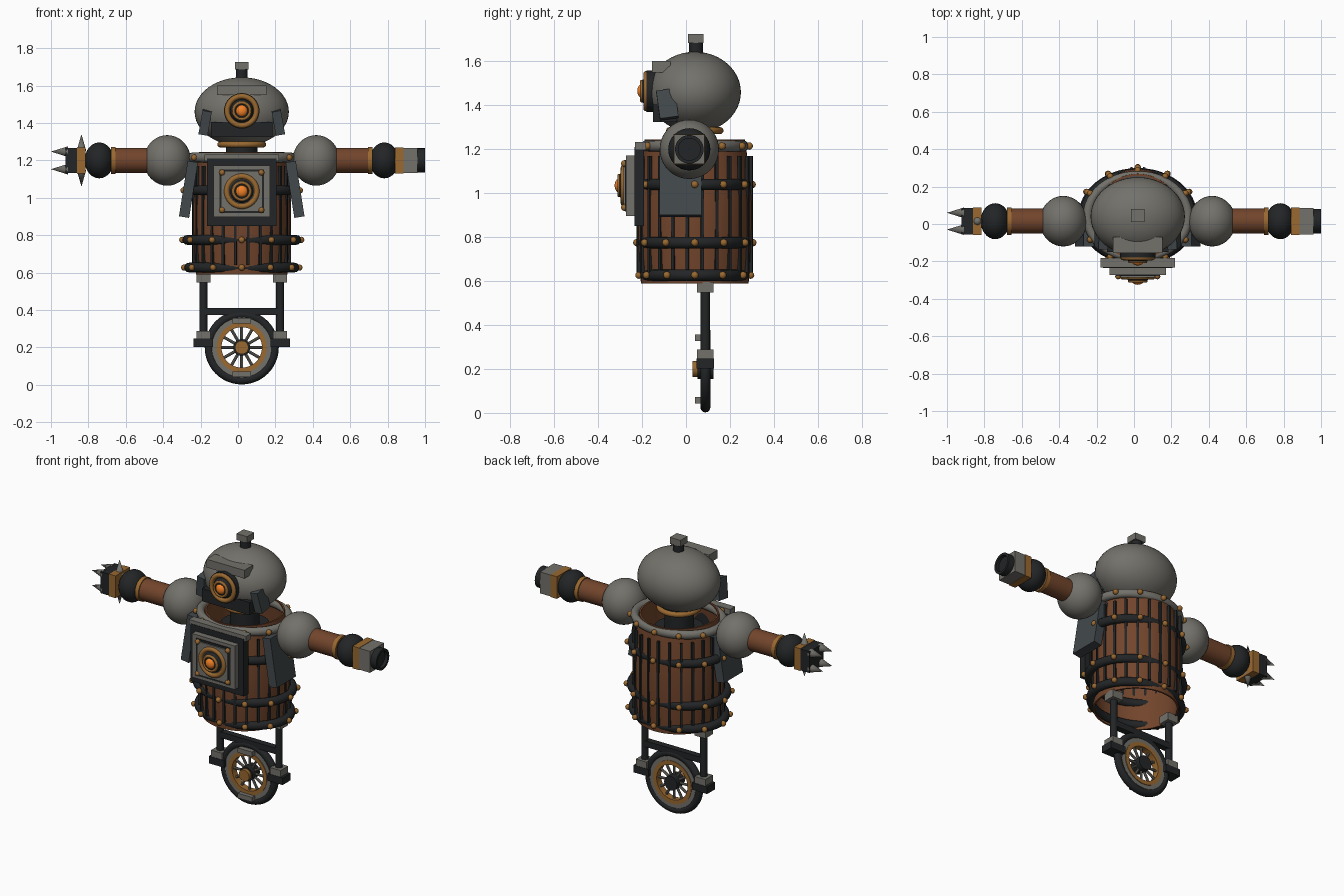
import bpy, bmesh
from math import sin, cos, pi, radians
from mathutils import Matrix, Vector, Euler

if "Cube" in bpy.data.objects:
    bpy.data.objects.remove(bpy.data.objects["Cube"])

CX, CY = 0.02, 0.04            # body axis
COLORS = {"steel": (.17, .165, .145), "wood": (.17, .06, .025), "iron": (.016, .018, .019),
          "brass": (.32, .14, .03), "glow": (.9, .22, .02), "slate": (.055, .065, .07)}
MATS = {}
for key, col in COLORS.items():
    MATS[key] = bpy.data.materials.new(key)
    MATS[key].diffuse_color = (*col, 1)


def place(c, rot=(0, 0, 0), s=(1, 1, 1)):
    r = Euler([radians(a) for a in rot]).to_matrix().to_4x4()
    return Matrix.Translation(c) @ r @ Matrix.Diagonal((*s, 1))


def box(c, s, rot=(0, 0, 0)):
    return lambda bm: bmesh.ops.create_cube(bm, size=1, matrix=place(c, rot, s))


def ball(c, s, seg=32):
    return lambda bm: bmesh.ops.create_uvsphere(bm, u_segments=seg, v_segments=seg // 2, radius=1,
                                                matrix=place(c, s=s))


def rod(a, b, r1, r2=None, seg=32):
    a, b = Vector(a), Vector(b)
    m = Matrix.Translation((a + b) / 2) @ (b - a).to_track_quat('Z', 'Y').to_matrix().to_4x4()
    return lambda bm: bmesh.ops.create_cone(bm, cap_ends=True, segments=seg, radius1=r1,
                                            radius2=r1 if r2 is None else r2,
                                            depth=(b - a).length, matrix=m)


def lathe(profile, m, closed=True, seg=48):
    def build(bm):
        rings = [[bm.verts.new(m @ Vector((r * cos(2 * pi * i / seg), r * sin(2 * pi * i / seg), z)))
                  for r, z in profile] for i in range(seg)]
        n = len(profile)
        for i in range(seg):
            a, b = rings[i], rings[(i + 1) % seg]
            for j in range(n if closed else n - 1):
                k = (j + 1) % n
                bm.faces.new((a[j], b[j], b[k], a[k]))
    return build


def torus(c, R, r, rot=(0, 0, 0), s=(1, 1, 1)):
    prof = [(R + r * cos(2 * pi * i / 12), r * sin(2 * pi * i / 12)) for i in range(12)]
    return lathe(prof, place(c, rot, s))


def part(name, mat, *shapes):
    bm = bmesh.new()
    for shape in shapes:
        shape(bm)
    bmesh.ops.recalc_face_normals(bm, faces=bm.faces)
    me = bpy.data.meshes.new(name)
    bm.to_mesh(me)
    bm.free()
    ob = bpy.data.objects.new(name, me)
    bpy.context.collection.objects.link(ob)
    me.materials.append(MATS[mat])
    bpy.ops.object.select_all(action='DESELECT')
    ob.select_set(True)
    bpy.context.view_layer.objects.active = ob
    bpy.ops.object.shade_smooth_by_angle(angle=radians(35))
    return ob


# Barrel body: open tube with straight dark battens
part("barrel", "wood", lathe([(.245, .59), (.255, .7), (.261, .84), (.261, .96), (.25, 1.09), (.228, 1.245),
                              (.218, 1.245), (.24, 1.09), (.251, .96), (.251, .84), (.245, .7), (.235, .59)],
                             place((CX, CY, 0))))
part("barrel_battens", "iron", *[
    box((CX + .258 * cos(a), CY + .258 * sin(a), .905), (.016, .014, .53), (0, 0, a * 180 / pi))
    for a in [2 * pi * (i + .5) / 24 for i in range(24)]])

# Oval hoops with rivets
for name, mat, z, rx, ry in (("top_rim", "steel", 1.215, .268, .222), ("upper_hoop", "iron", 1.04, .285, .235),
                             ("middle_hoop", "iron", .775, .292, .238), ("lower_hoop", "iron", .627, .282, .228)):
    part(name, mat, torus((CX, CY, z), 1, .026 / rx, s=(rx, ry, rx)))
    part(name + "_rivets", "brass", *[
        ball((CX + (rx + .026) * sin(i * pi / 6), CY + (ry + .026) * cos(i * pi / 6), z), (.017,) * 3, 12)
        for i in range(12)])

# Neck and head
part("neck", "iron", rod((CX, CY, 1.14), (CX, CY, 1.32), .085), rod((CX, CY, 1.13), (CX, CY, 1.16), .14))
part("neck_collar", "brass", torus((CX, CY, 1.285), .115, .016))
part("head", "steel", ball((CX, CY, 1.46), (.252, .21, .184), 48))
part("head_stem", "iron", rod((CX, CY + .005, 1.62), (CX, CY + .005, 1.69), .032))
part("head_cap", "steel", box((CX, CY + .005, 1.705), (.074, .07, .04)))
part("brow", "steel", box((CX, -.112, 1.575), (.265, .085, .052)))
part("jaw", "iron", box((CX, -.095, 1.365), (.33, .11, .08)))
for sx in (-1, 1):
    part("cheek_plate", "slate", box((CX + sx * .195, -.085, 1.405), (.05, .085, .13), (8, -sx * 10, 0)))


# Round lens facing forward, used for eye and chest
def lens(name, z, y, r):
    part(name + "_housing", "iron", rod((CX, y + .05, z), (CX, y, z), r))
    part(name + "_ring", "brass", torus((CX, y, z), r * .82, r * .15, (90, 0, 0)))
    part(name + "_inner", "iron", rod((CX, y, z), (CX, y - .025, z), r * .65, r * .5))
    part(name + "_inner_ring", "brass", torus((CX, y - .022, z), r * .46, r * .08, (90, 0, 0)))
    part(name + "_glow", "glow", ball((CX, y - .02, z), (r * .33, .022, r * .33), 24))


lens("eye", 1.465, -.18, .095)

# Chest hatch
part("hatch_back", "iron", box((CX, -.213, 1.03), (.37, .045, .36)))
part("hatch_lip", "steel", box((CX, -.208, 1.215), (.4, .05, .035)))
part("hatch_door", "steel", box((CX, -.25, 1.035), (.3, .045, .275)))
part("hatch_recess", "iron", box((CX, -.262, 1.035), (.24, .03, .235)))
part("hatch_panel", "steel", box((CX, -.27, 1.035), (.215, .03, .21)))
part("hatch_rivets", "brass", *[ball((CX + sx * .105, -.28, 1.035 + sz * .1), (.016,) * 3, 12)
                                for sx in (-1, 1) for sz in (-1, 1)])
lens("furnace", 1.035, -.283, .098)

# Arms
AY, AZ = .015, 1.2
for sx, side in ((-1, "left"), (1, "right")):
    def at(d, dy=0, dz=0):
        return (CX + sx * d, AY + dy, AZ + dz)
    part(side + "_side_plate", "slate", box((CX + sx * .285, -.025, 1.045), (.055, .19, .3), (0, -sx * 9, 0)))
    part(side + "_shoulder", "steel", ball(at(.398), (.126, .135, .135), 40))
    part(side + "_upper_arm", "wood", rod(at(.4), at(.7), .067))
    part(side + "_elbow_band", "brass", rod(at(.675), at(.7), .073))
    part(side + "_forearm", "iron", ball(at(.762), (.078, .096, .096), 32))

# Clawed hand on -x
part("claw_cuff", "brass", box((-.837, AY, AZ), (.045, .145, .14)))
part("claw_palm", "iron", box((-.885, AY, AZ), (.075, .14, .135)))
part("claws", "steel", *[rod((-.91, AY + .045 * a, AZ + .047 * b), (-1, AY + .045 * a, AZ + .047 * b), .028, 0, 16)
                         for a in (-1, 1) for b in (-1, 1)])
part("cuff_spikes", "steel", *[rod((-.837, AY, AZ + .05 * b), (-.837, AY, AZ + .14 * b), .026, 0, 16)
                               for b in (-1, 1)])

# Cannon hand on +x
part("cannon_cuff", "brass", box((.862, AY, AZ), (.045, .145, .14)))
part("cannon_block", "steel", box((.92, AY, AZ), (.08, .14, .135)))
part("cannon_muzzle", "iron", lathe([(.065, 0), (.065, .05), (.05, .05), (.05, .03), (.001, .03), (.001, 0)],
                                    place((.95, AY, AZ), (0, 90, 0)), seg=32))

# Fork frame
WY = .088
for sx, side in ((-1, "left"), (1, "right")):
    x = CX + sx * .205
    part(side + "_fork", "iron", rod((x, WY, .22), (x, WY, .6), .021, seg=16))
    part(side + "_fork_mount", "steel", box((x, WY, .572), (.075, .075, .05)))
    part(side + "_fork_clamp", "steel", box((x, WY, .268), (.075, .075, .042)))
    part(side + "_fork_foot", "iron", box((x, WY, .225), (.105, .08, .045)))
part("fork_crossbar", "iron", box((CX, WY, .392), (.41, .04, .038)))

# Spoked wheel
WC = (CX, WY, .2)
part("tire", "iron", torus(WC, .175, .023, (90, 0, 0)))
for name, mat, r0, r1, h in (("rim", "steel", .128, .16, .018), ("rim_band", "brass", .108, .134, .022)):
    part(name, mat, lathe([(r0, -h), (r1, -h), (r1, h), (r0, h)], place(WC, (90, 0, 0))))
part("spokes", "steel", *[rod(WC, (CX + .118 * cos(i * pi / 6), WY, .2 + .118 * sin(i * pi / 6)), .008, seg=8)
                          for i in range(12)])
part("hub", "iron", rod((CX, .052, .2), (CX, .125, .2), .045))
part("hub_cap", "brass", rod((CX, .03, .2), (CX, .055, .2), .036))
part("wheel_lugs", "steel", *[box((CX, .058, .2 + s * .143), (.1, .036, .03)) for s in (-1, 1)])

for m in bpy.data.materials:
    if m.users and not m.is_grease_pencil:
        m.use_nodes = True
        m.node_tree.nodes["Principled BSDF"].inputs["Base Color"].default_value = m.diffuse_color
